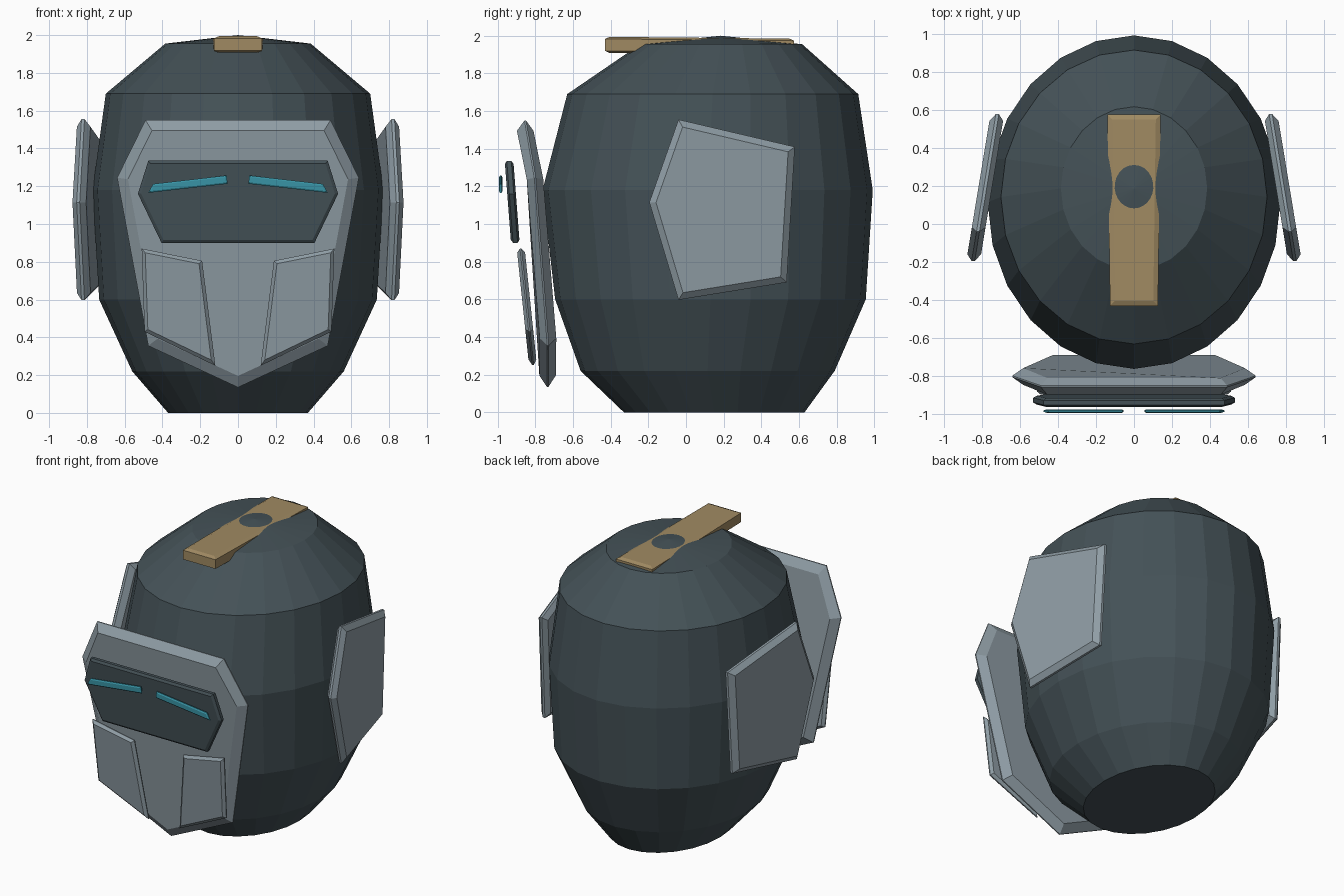
import bpy, bmesh, math
from mathutils import Vector

if "Cube" in bpy.data.objects:
    bpy.data.objects.remove(bpy.data.objects["Cube"])


def material(name, rgb):
    m = bpy.data.materials.new(name)
    m.diffuse_color = (*rgb, 1)
    m.use_nodes = True
    m.node_tree.nodes["Principled BSDF"].inputs["Base Color"].default_value = m.diffuse_color
    return m


DARK = material("dark slate", (0.058, 0.083, 0.095))
STEEL = material("pale steel", (0.275, 0.337, 0.376))
GOLD = material("dull gold", (0.352, 0.254, 0.122))
TEAL = material("teal glow", (0.04, 0.296, 0.381))


def loft(name, rings, mat, mirror=False):
    """Skin a stack of point rings; a one-point last ring becomes an apex."""
    bm = bmesh.new()
    loops = [[bm.verts.new(p) for p in ring] for ring in rings]
    for a, b in zip(loops, loops[1:]):
        n = len(a)
        for i in range(n):
            j = (i + 1) % n
            bm.faces.new((a[i], a[j], b[0]) if len(b) == 1 else (a[i], a[j], b[j], b[i]))
    bm.faces.new(loops[0])
    if len(loops[-1]) > 2:
        bm.faces.new(loops[-1])
    bmesh.ops.recalc_face_normals(bm, faces=bm.faces[:])
    mesh = bpy.data.meshes.new(name)
    bm.to_mesh(mesh)
    bm.free()
    mesh.materials.append(mat)
    ob = bpy.data.objects.new(name, mesh)
    bpy.context.collection.objects.link(ob)
    if mirror:
        ob.modifiers.new("mirror", 'MIRROR').use_mirror_merge = False
    return ob


def inset(pts, d):
    """Move every edge of a convex outline inwards by d."""
    pts = [Vector(p) for p in pts]
    n = len(pts)
    area = sum(pts[i].x * pts[(i + 1) % n].y - pts[i].y * pts[(i + 1) % n].x for i in range(n))
    s = 1 if area > 0 else -1
    out = []
    for i, p in enumerate(pts):
        e1 = (p - pts[i - 1]).normalized()
        e2 = (pts[(i + 1) % n] - p).normalized()
        n1, n2 = Vector((-e1.y, e1.x)) * s, Vector((-e2.y, e2.x)) * s
        out.append(p + (n1 + n2) * (d / (1 + n1.dot(n2))))
    return out


def slab(name, outline, place, half, bevel, edge, mat, mirror=False):
    """Bevelled plate; place(i, u, v, depth) puts outline points in space."""
    small = inset(outline, bevel)
    layers = [(small, -half), (outline, -edge), (outline, edge), (small, half)]
    rings = [[place(i, p[0], p[1], d) for i, p in enumerate(pts)] for pts, d in layers]
    return loft(name, rings, mat, mirror)


# Head shell: stacked ellipses (z, x radius, y radius, y centre) and an apex
SIDES = 24
PROFILE = [(0, 0.37, 0.48, 0.15), (0.22, 0.56, 0.675, 0.115), (0.6, 0.735, 0.825, 0.13),
           (1.18, 0.77, 0.877, 0.115), (1.69, 0.70, 0.773, 0.142), (1.955, 0.385, 0.43, 0.187)]
rings = []
for z, rx, ry, cy in PROFILE:
    angles = [2 * math.pi * i / SIDES for i in range(SIDES)]
    rings.append([(rx * math.cos(a), cy + ry * math.sin(a), z) for a in angles])
rings.append([(0, 0.185, 2.0)])
loft("head_shell", rings, DARK)

# Crest bar lying along the crown
slab("crest_bar", [(-0.126, -0.43), (0.126, -0.43), (0.14, 0.575), (-0.14, 0.575)],
     lambda i, x, y, d: (x, y, 1.947 - 0.01 * y + d), 0.043, 0.025, 0.032, GOLD)

# Face mask: seven-sided plate with wide bevels, leaning forward at the top
MASK = [(-0.49, 1.55), (0.49, 1.55), (0.64, 1.245), (0.475, 0.355),
        (0, 0.135), (-0.475, 0.355), (-0.64, 1.245)]
MASK_Y = [-0.854, -0.854, -0.802, -0.733, -0.735, -0.733, -0.802]
slab("face_mask", MASK, lambda i, x, z, d: (x, MASK_Y[i] + d, z), 0.044, 0.055, 0.004, STEEL)

# Visor panel
VISOR = [(-0.475, 1.335), (0.475, 1.335), (0.53, 1.16), (0.405, 0.9),
         (-0.405, 0.9), (-0.53, 1.16)]
slab("visor", VISOR, lambda i, x, z, d: (x, -0.94 + (1.335 - z) * 0.077 + d, z),
     0.023, 0.016, 0.012, DARK)

# Eyes
slab("eyes", [(0.475, 1.165), (0.45, 1.212), (0.06, 1.257), (0.055, 1.213)],
     lambda i, x, z, d: (x, -0.984 + d, z), 0.009, 0.008, 0.004, TEAL, True)

# Cheek plates
slab("cheek_plates", [(0.51, 0.87), (0.19, 0.805), (0.12, 0.25), (0.495, 0.43)],
     lambda i, x, z, d: (x, -0.878 + (0.87 - z) * 0.105 + d, z),
     0.021, 0.018, 0.004, STEEL, True)

# Ear plates: pentagons flaring outwards at the front
slab("ear_plates", [(-0.04, 1.555), (0.578, 1.41), (0.535, 0.69), (-0.04, 0.597), (-0.195, 1.115)],
     lambda i, y, z, d: (0.814 - 0.165 * y + d, y, z), 0.036, 0.034, 0.008, STEEL, True)
